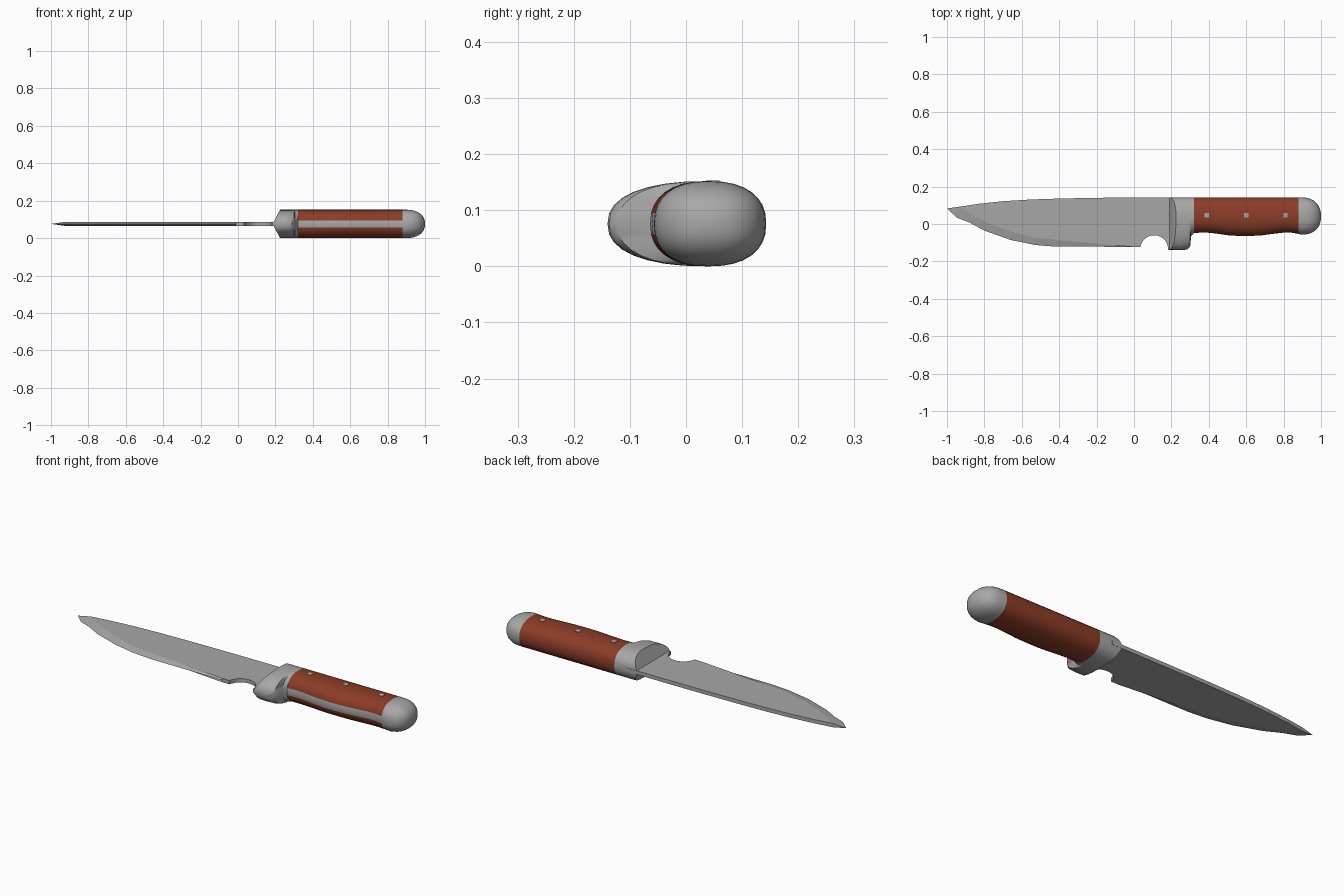
import bpy, bmesh, math

if "Cube" in bpy.data.objects:
    bpy.data.objects.remove(bpy.data.objects["Cube"])

ZC, HZ, YC, N, SEG = 0.076, 0.076, 0.04, 2.35, 32


def material(name, col):
    m = bpy.data.materials.new(name)
    m.diffuse_color = (*col, 1)
    m.use_nodes = True
    m.node_tree.nodes["Principled BSDF"].inputs["Base Color"].default_value = m.diffuse_color
    return m


STEEL = material("steel grey", (0.39, 0.39, 0.39))
RUST = material("rust brown", (0.26, 0.045, 0.02))


def finish(name, bm, mats, angle):
    bmesh.ops.recalc_face_normals(bm, faces=bm.faces[:])
    me = bpy.data.meshes.new(name)
    bm.to_mesh(me)
    bm.free()
    for m in mats:
        me.materials.append(m)
    ob = bpy.data.objects.new(name, me)
    bpy.context.collection.objects.link(ob)
    bpy.ops.object.select_all(action='DESELECT')
    ob.select_set(True)
    bpy.context.view_layer.objects.active = ob
    if angle:
        bpy.ops.object.shade_smooth_by_angle(angle=math.radians(angle))
    return ob


def section(x, low, high, hz=HZ, wedge=0.0):
    """Egg-shaped cross-section, starting at the belly (-y)."""
    pts = []
    for i in range(SEG):
        a = 2 * math.pi * i / SEG
        c, s = math.cos(a), math.sin(a)
        r = YC - low if c > 0 else high - YC
        y = YC - math.copysign(abs(c) ** (2 / N), c) * r
        z = math.copysign(abs(s) ** (2 / N), s) * hz if abs(s) > 1e-6 else 0
        pts.append((x + wedge * abs(z) / HZ, y, ZC + z))
    return pts


def loft(name, sections, mats, wedge_front=False, belly_strip=False):
    bm = bmesh.new()
    rings = [[bm.verts.new(p) for p in s] for s in sections]
    for a, b in zip(rings, rings[1:]):
        for i in range(SEG):
            j = (i + 1) % SEG
            f = bm.faces.new((a[i], a[j], b[j], b[i]))
            if belly_strip and i in (0, SEG - 1):
                f.material_index = 1
    h = SEG // 2
    if wedge_front:
        bm.faces.new(rings[0][:h + 1])
        bm.faces.new(rings[0][h:] + rings[0][:1])
    else:
        bm.faces.new(rings[0])
    bm.faces.new(rings[-1])
    return finish(name, bm, mats, 40)


# blade: flat sides, ground bevel, finger notch
T = 0.010
spine = [(0.25, 0.143), (0.0, 0.142), (-0.2, 0.140), (-0.4, 0.136), (-0.55, 0.131),
         (-0.7, 0.122), (-0.83, 0.108)]
grind = [(-0.93, 0.093), (-0.86, 0.045), (-0.77, 0.0), (-0.655, -0.042), (-0.53, -0.074),
         (-0.4, -0.086), (-0.01, -0.088)]
edge = [(-0.945, 0.033), (-0.88, 0.008), (-0.80, -0.035), (-0.66, -0.085), (-0.53, -0.112),
        (-0.42, -0.121), (-0.01, -0.122)]
notch = [(-0.01, -0.122), (0.033, -0.122)]
for k in range(15):
    a = math.radians(172 - 172 * k / 14)
    notch.append((0.108 + 0.074 * math.cos(a), -0.134 + 0.074 * math.sin(a)))
notch.append((0.25, -0.134))

bm = bmesh.new()
new = lambda p, z: bm.verts.new((p[0], p[1], ZC + z))
E = [new(p, 0) for p in edge]
tip = new((-1.0, 0.083), 0)
outline = spine + grind + notch
sides = []
for s in (1, -1):
    V = [new(p, s * T) for p in outline]
    bm.faces.new(V)
    G = V[len(spine):len(spine) + len(grind)]
    for i in range(len(G) - 1):
        bm.faces.new((G[i], G[i + 1], E[i + 1], E[i]))
    bm.faces.new((G[0], E[0], tip))
    bm.faces.new((G[-1], V[len(spine) + len(grind)], E[-1]))
    sides.append(V)
U, L = sides
ns, ng = len(spine), len(spine) + len(grind)
for i in list(range(ns)) + list(range(ng + 1, len(outline))):
    j = (i + 1) % len(outline)
    bm.faces.new((U[i], U[j], L[j], L[i]))
bm.faces.new((U[ns], L[ns], tip))
bm.faces.new((U[ng], U[ng + 1], L[ng + 1], L[ng], E[-1]))
bmesh.ops.triangulate(bm, faces=[f for f in bm.faces if len(f.verts) > 5])
finish("blade", bm, [STEEL], 0)

# bolster: wedge-shaped front, finger guard dropping below the grip
loft("bolster", [section(0.185, -0.138, 0.142, wedge=0.04),
                 section(0.245, -0.140, 0.143),
                 section(0.285, -0.137, 0.143),
                 section(0.300, -0.122, 0.143),
                 section(0.306, -0.064, 0.143),
                 section(0.322, -0.048, 0.143)], [STEEL], wedge_front=True)

# grip: wavy belly with the tang showing along it
belly = [(0.322, -0.048), (0.38, -0.045), (0.44, -0.051), (0.50, -0.060), (0.56, -0.064),
         (0.62, -0.064), (0.68, -0.061), (0.74, -0.053), (0.80, -0.046), (0.84, -0.046),
         (0.88, -0.053)]
loft("grip", [section(x, y, 0.143) for x, y in belly], [RUST, STEEL], belly_strip=True)

# pommel: rounded end cap
dome = [section(0.88, -0.053, 0.143)]
for k in range(11):
    t = math.sin(math.pi / 2 * k / 10.4)
    s = (1 - t ** 2.3) ** (1 / 2.3)
    dome.append(section(0.895 + 0.105 * t, YC - 0.097 * s, YC + 0.102 * s, HZ * s))
dome.append(section(1.0, YC - 0.006, YC + 0.006, 0.004))
loft("pommel", dome, [STEEL])

# rivets: small square pins flush with the grip
for k, x in enumerate((0.39, 0.60, 0.81)):
    bm = bmesh.new()
    bmesh.ops.create_cube(bm, size=1)
    for v in bm.verts:
        v.co = (x + v.co.x * 0.024, 0.048 + v.co.y * 0.024, 0.1495 + v.co.z * 0.007)
    finish("rivet_%d" % (k + 1), bm, [STEEL], 0)
